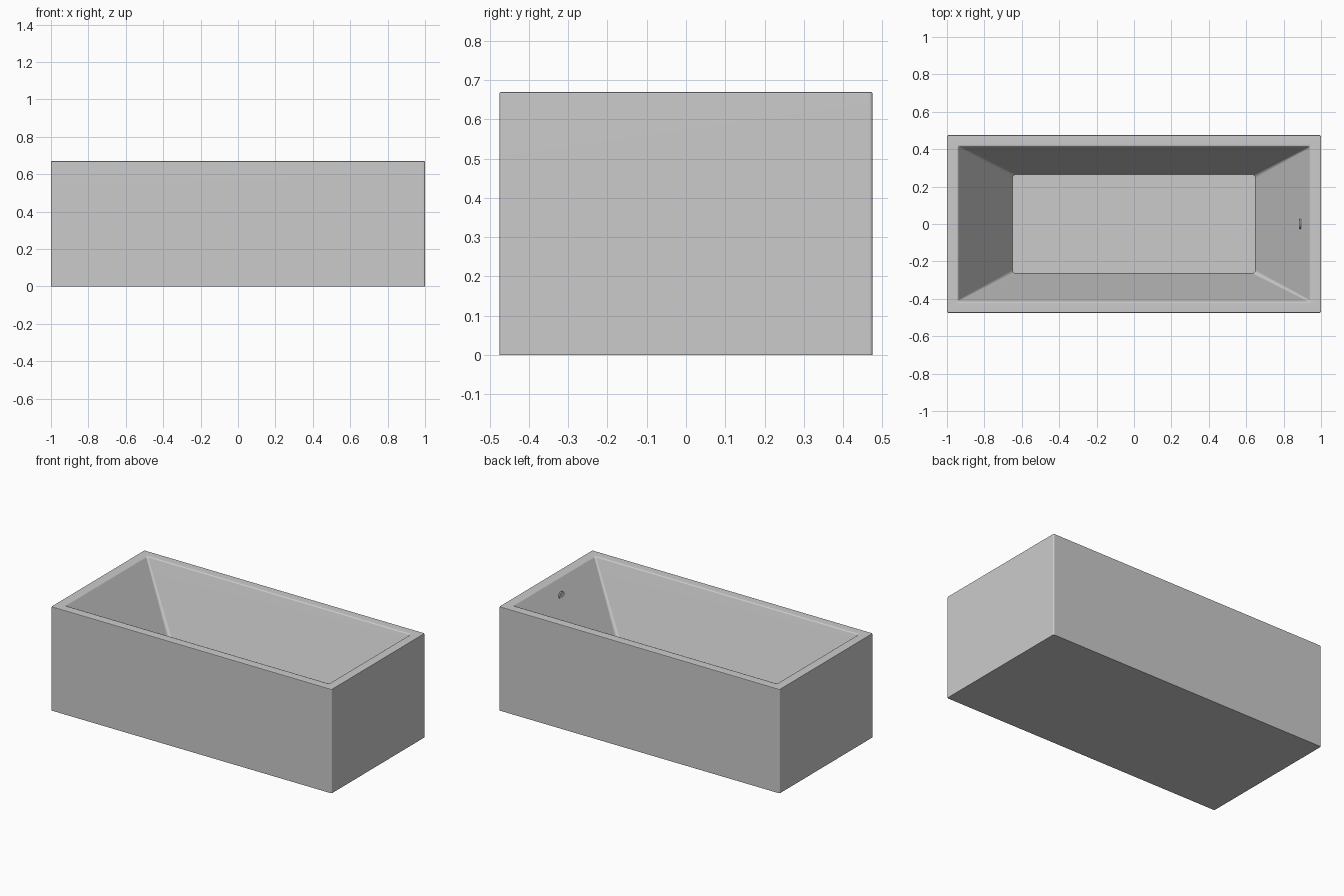
import bpy, bmesh, math

if "Cube" in bpy.data.objects:
    bpy.data.objects.remove(bpy.data.objects["Cube"])

SEG = 4  # segments per rounded corner


def rounded_ring(bm, hx, hy, z, r):
    """Ring of vertices around a rounded rectangle."""
    ring = []
    for i, (sx, sy) in enumerate(((1, 1), (-1, 1), (-1, -1), (1, -1))):
        for k in range(SEG + 1):
            a = math.pi / 2 * (i + k / SEG)
            ring.append(bm.verts.new((sx * (hx - r) + r * math.cos(a),
                                      sy * (hy - r) + r * math.sin(a), z)))
    return ring


def finish(bm, name):
    bmesh.ops.recalc_face_normals(bm, faces=bm.faces)
    mesh = bpy.data.meshes.new(name)
    bm.to_mesh(mesh)
    bm.free()
    obj = bpy.data.objects.new(name, mesh)
    bpy.context.collection.objects.link(obj)
    bpy.context.view_layer.objects.active = obj
    obj.select_set(True)
    bpy.ops.object.shade_smooth_by_angle(angle=math.radians(35))
    obj.select_set(False)
    # Keep the large panels flat while the rounded edges stay soft
    wn = obj.modifiers.new("flat_panels", 'WEIGHTED_NORMAL')
    wn.keep_sharp = True
    return obj


# Tub shell: outer walls, softened rim, tapered basin (half x, half y, z, corner radius)
profile = [
    (1.0, 0.475, 0.0, 0.008),
    (1.0, 0.475, 0.664, 0.008),
    (0.9985, 0.4735, 0.6685, 0.007),
    (0.994, 0.469, 0.67, 0.006),
    (0.946, 0.421, 0.67, 0.006),
    (0.941, 0.416, 0.668, 0.008),
    (0.937, 0.413, 0.663, 0.010),
    (0.65, 0.265, 0.2, 0.020),
]
bm = bmesh.new()
rings = [rounded_ring(bm, *p) for p in profile]
n = len(rings[0])
for a, b in zip(rings, rings[1:]):
    for i in range(n):
        j = (i + 1) % n
        bm.faces.new((a[i], a[j], b[j], b[i]))
bm.faces.new(rings[0])    # underside
bm.faces.new(rings[-1])   # basin floor
finish(bm, "bathtub_shell")

# Overflow cap on the right basin wall
bpy.ops.mesh.primitive_cylinder_add(vertices=24, radius=0.026, depth=0.008,
                                    location=(0.888, 0, 0.588),
                                    rotation=(0, math.pi / 2, 0))
cap = bpy.context.object
cap.name = "overflow_cap"
bpy.ops.object.shade_smooth_by_angle(angle=math.radians(35))
